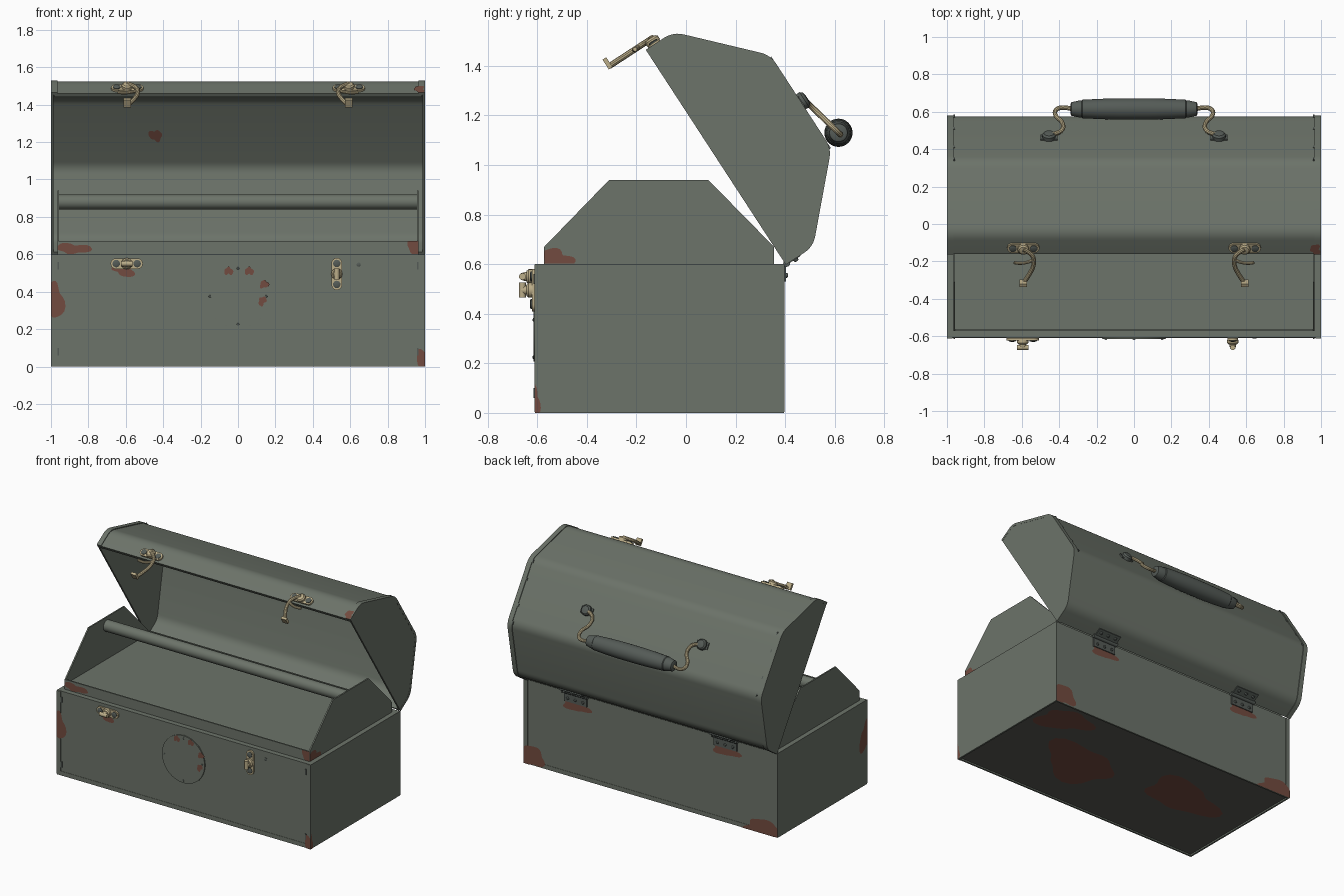
import bpy, bmesh, math, random
from mathutils import Matrix, Vector

if "Cube" in bpy.data.objects:
    bpy.data.objects.remove(bpy.data.objects["Cube"])

def mat(name, r, g, b):
    m = bpy.data.materials.new(name)
    m.diffuse_color = (r, g, b, 1)
    m.use_nodes = True
    m.node_tree.nodes["Principled BSDF"].inputs["Base Color"].default_value = m.diffuse_color
    return m

GREEN = mat("grey_green_paint", .150, .172, .142)
RUST = mat("rust", .17, .07, .05)
BRASS = mat("aged_brass", .50, .42, .25)
RED = mat("red_paint", .56, .045, .03)
WORN = mat("worn_brown", .15, .10, .085)
STEEL = mat("dark_steel", .09, .105, .095)
UNDER = mat("dark_underside", .10, .10, .088)

I = Matrix.Identity(4)
T = lambda x, y, z: Matrix.Translation((x, y, z))
# lid frame: origin on the hinge, closed lid lies towards -y, swung open
LID = T(0, .4, .602) @ Matrix.Rotation(math.radians(-56.9), 4, 'X')

def finish(name, bm, m, M=I, mats=None):
    bmesh.ops.recalc_face_normals(bm, faces=bm.faces)
    me = bpy.data.meshes.new(name)
    bm.to_mesh(me)
    bm.free()
    return add(name, me, mats or [m], M)

def add(name, me, mats, M):
    me.materials.clear()
    for k in mats:
        me.materials.append(k)
    ob = bpy.data.objects.new(name, me)
    bpy.context.collection.objects.link(ob)
    ob.matrix_world = M
    bpy.ops.object.select_all(action='DESELECT')
    ob.select_set(True)
    bpy.context.view_layer.objects.active = ob
    bpy.ops.object.shade_smooth_by_angle(angle=math.radians(35))
    return ob

def box(name, lo, hi, m, M=I):
    bm = bmesh.new()
    c = [(a + b) / 2 for a, b in zip(lo, hi)]
    s = [b - a for a, b in zip(lo, hi)]
    bmesh.ops.create_cube(bm, size=1, matrix=T(*c) @ Matrix.Diagonal((*s, 1)))
    return finish(name, bm, m, M)

def prism(name, pts, x0, x1, m, M=I):
    """(y, z) outline extruded along x"""
    bm = bmesh.new()
    f = bm.faces.new([bm.verts.new((x0, y, z)) for y, z in pts])
    g = bmesh.ops.extrude_face_region(bm, geom=[f])
    bmesh.ops.translate(bm, vec=(x1 - x0, 0, 0), verts=[v for v in g['geom'] if isinstance(v, bmesh.types.BMVert)])
    return finish(name, bm, m, M)

def lathe(name, prof, mats, M=I, rule=None, n=24):
    """(x, radius) profile spun about the x axis"""
    bm = bmesh.new()
    rings = [[bm.verts.new((x, r * math.cos(a * math.tau / n), r * math.sin(a * math.tau / n)))
              for a in range(n)] for x, r in prof]
    for p, q in zip(rings, rings[1:]):
        for a in range(n):
            f = bm.faces.new((p[a], p[a - 1], q[a - 1], q[a]))
            if rule:
                f.material_index = rule(f.calc_center_median().x)
    bm.faces.new(rings[0])
    bm.faces.new(rings[-1])
    return finish(name, bm, None, M, mats)

def stud(name, r, h, m, M):
    """domed button pointing along -y of M"""
    R = Matrix.Rotation(math.radians(-90), 4, 'Z')
    return lathe(name, [(0, r), (h * .6, r), (h * .9, r * .75), (h, r * .3)], [m], M @ R, n=16)

def tube(name, pts, r, m, M=I):
    cu = bpy.data.curves.new(name, 'CURVE')
    cu.dimensions, cu.bevel_depth, cu.bevel_resolution, cu.use_fill_caps = '3D', r, 3, True
    sp = cu.splines.new('NURBS')
    sp.points.add(len(pts) - 1)
    for p, q in zip(sp.points, pts):
        p.co = (*q, 1)
    sp.use_endpoint_u, sp.order_u, sp.resolution_u = True, 3, 6
    tmp = bpy.data.objects.new(name + "_path", cu)
    bpy.context.collection.objects.link(tmp)
    me = bpy.data.meshes.new_from_object(tmp.evaluated_get(bpy.context.evaluated_depsgraph_get()))
    bpy.data.objects.remove(tmp)
    return add(name, me, [m], M)

def fillet(pts, r, n=6):
    """round the inner corners of an open outline"""
    out = [pts[0]]
    for a, b, c in zip(pts, pts[1:], pts[2:]):
        a, b, c = Vector(a), Vector(b), Vector(c)
        d, e = (a - b).normalized(), (c - b).normalized()
        t = r / math.tan(d.angle(e) / 2)
        for k in range(n + 1):
            s = k / n
            out.append(tuple(b + d * t * (1 - s) ** 2 + e * t * s ** 2))
    return out + [pts[-1]]

def rust(c, u, v, ru, rv, seed, lo=(-1, -9, 0), hi=(1, 9, .6), M=I):
    """thin irregular rust blotch on the plane u, v, clipped to a box"""
    rnd = random.Random(seed)
    ph = [rnd.uniform(0, 6.28) for _ in range(3)]
    bm = bmesh.new()
    vs = []
    for k in range(32):
        a = k * math.tau / 32
        q = 1 + .2 * math.sin(2 * a + ph[0]) + .16 * math.sin(3 * a + ph[1]) + .1 * math.sin(5 * a + ph[2])
        p = Vector(c) + Vector(u) * ru * q * math.cos(a) + Vector(v) * rv * q * math.sin(a)
        vs.append(bm.verts.new([min(max(w, l), h) for w, l, h in zip(p, lo, hi)]))
    bm.faces.new(vs)
    bmesh.ops.remove_doubles(bm, verts=bm.verts, dist=1e-5)
    finish("rust_patch", bm, RUST, M)

X, Y, Z = (1, 0, 0), (0, 1, 0), (0, 0, 1)

# body: box with a recessed floor and folded corner flanges
box("body", (-.998, -.608, .012), (.998, .394, .6), GREEN)
box("underside", (-.985, -.595, .008), (.985, .382, .014), UNDER)
for y in (-.61, .384):
    box("bottom_rim", (-1, y, 0), (1, y + .012, .03), GREEN)
for s in (-1, 1):
    a, b = sorted((s * .988, s))
    box("side_panel", (a, -.61, 0), (b, .396, .6), GREEN)
    a, b = sorted((s * .97, s))
    box("corner_flange", (a, -.612, .004), (b, -.6, .598), GREEN)
    box("corner_flange_back", (a, .39, .004), (b, .398, .598), GREEN)
    for z in (.08, .54):
        box("rivet", (s * .962 - .004, -.615, z - .02), (s * .962 + .004, -.6, z + .02), STEEL)

# liner: end plates, front and back lips, tray floor, carrying bar
end = [(-.572, .59), (-.572, .67), (-.31, .94), (.09, .94), (.355, .67), (.355, .59)]
for s in (-1, 1):
    prism("liner_end", end, s * .956, s * .966, GREEN)
for y in (-.572, .345):
    box("liner_lip", (-.96, y, .59), (.96, y + .01, .67), GREEN)
box("tray_floor", (-.957, -.565, .6), (.957, .35, .64), GREEN)
lathe("inner_bar", [(-.957, .04), (.957, .04)], [GREEN], T(0, -.11, .88))

# round emblem plate, left blank
stud("front_disc", .17, .006, GREEN, T(0, -.608, .375))
lathe("front_disc_plate", [(0, .168), (.009, .168)], [GREEN], T(0, -.607, .375) @ Matrix.Rotation(math.radians(-90), 4, 'Z'), n=48)
for k in range(4):
    a = k * math.pi / 2
    stud("disc_rivet", .008, .012, STEEL, T(.15 * math.cos(a), -.607, .375 + .15 * math.sin(a)))

# lid shell
def lid_outline(t):
    k = t * .414
    return fillet([(-t, 0), (-t, .13 - k), (-.29 - k, .405 - t), (-.735 + k, .405 - t),
                   (-1.025 + t, .13 - k), (-1.025 + t, 0)], .1 - t)
outer, inner, flange = lid_outline(0), lid_outline(.012), lid_outline(-.005)
prism("lid_shell", outer + inner[::-1], -.99, .99, GREEN, LID)
for s in (-1, 1):
    prism("lid_end", outer, s * .986, s * .999, GREEN, LID)
    prism("lid_end_band", flange + inner[::-1], s * .966, s, GREEN, LID)
    for y in (-.3, -.42, -.6, -.72):
        box("lid_rivet", (s * .962 - .004, y - .01, .4), (s * .962 + .004, y + .01, .409), STEEL, LID)
box("lid_front_hem", (-.985, -1.021, 0), (.985, -1.0, .018), GREEN, LID)

# hinges
for s in (-1, 1):
    x = s * .59
    box("hinge_leaf_body", (x - .09, .39, .53), (x + .09, .403, .6), STEEL)
    box("hinge_leaf_lid", (x - .09, -.002, .005), (x + .09, .008, .07), STEEL, LID)
    lathe("hinge_barrel", [(-.1, .014), (.1, .014)], [STEEL], T(x, .406, .603), n=12)
    for d in (-.06, 0, .06):
        stud("hinge_rivet", .01, .012, STEEL, T(x + d, .4, .555) @ Matrix.Rotation(math.pi, 4, 'Z'))
        stud("hinge_rivet", .01, .012, STEEL, LID @ T(x + d, .006, .045) @ Matrix.Rotation(math.pi, 4, 'Z'))

# brass latch plates: rounded strip with two eyelets
def latch_plate(M):
    bm = bmesh.new()
    vs = []
    for k in range(32):
        a = k * math.tau / 32
        vs.append(bm.verts.new((math.copysign(.058, math.cos(a)) + .028 * math.cos(a), 0, .028 * math.sin(a))))
    g = bmesh.ops.extrude_face_region(bm, geom=[bm.faces.new(vs)])
    bmesh.ops.translate(bm, vec=(0, -.012, 0), verts=[v for v in g['geom'] if isinstance(v, bmesh.types.BMVert)])
    finish("latch_plate", bm, BRASS, M)
    for d in (-.056, .056):
        stud("latch_eyelet", .02, .01, STEEL, M @ T(d, -.01, 0))
    stud("latch_boss", .03, .026, BRASS, M @ T(0, -.01, 0))

body_latches = [T(-.595, -.61, .55), T(.528, -.61, .495) @ Matrix.Rotation(math.radians(90), 4, 'Y')]
for M in body_latches:
    latch_plate(M)
    stud("latch_post", .018, .05, BRASS, M @ T(0, -.01, 0))
    lathe("latch_cross_pin", [(-.03, .014), (.03, .014)], [BRASS], M @ T(0, -.05, 0), n=12)
stud("spare_rivet_hole", .011, .006, STEEL, T(.645, -.607, .545))

# lid latches with hanging curved arms
for s in (-1, 1):
    x = s * .592
    latch_plate(LID @ T(x, -1.025, .042))
    arm = [(x, .05), (x - s * .05, .02), (x - s * .06, -.04), (x - s * .04, -.1), (x - s * .005, -.16)]
    tube("latch_arm", [(a, -1.055, n) for a, n in arm], .012, BRASS, LID)
    tube("latch_spur", [(x - s * .05, -1.055, -.02), (x, -1.055, -.05), (x + s * .05, -1.055, -.035)], .009, BRASS, LID)
    box("latch_hook", (x - .02, -1.092, -.168), (x + .02, -1.045, -.15), BRASS, LID)

# carrying handle: wire bail and painted grip
wire = [(.46, .475), (.40, .485), (.375, .515), (.385, .55), (.42, .575), (.425, .61), (.38, .628), (.33, .615)]
for s in (-1, 1):
    tube("handle_wire", [(s * x, y, 1.265 - (y - .475) * .96) for x, y in wire], .012, BRASS)
    P = LID @ T(s * .455, -.512, .405) @ Matrix.Rotation(math.radians(-90), 4, 'X')
    stud("handle_pivot", .036, .035, STEEL, P)
    box("handle_pivot_foot", (s * .455 - .045, -.535, .4), (s * .455 + .045, -.49, .414), STEEL, LID)
half = [(.34, .026), (.335, .036), (.29, .046), (.28, .046), (.275, .05), (.26, .05), (.19, .054), (.08, .057)]
grip = [(-x, r) for x, r in half] + [(x, r) for x, r in half[::-1]]
grip_rule = lambda x: 0 if abs(x) > .278 else (1 if -.19 < x < .08 else 2)
lathe("handle_grip", grip, [STEEL, RED, WORN], T(0, .615, 1.13), grip_rule, 32)

# rust blotches: front, disc, lip, ends, back, underside, lid
rust((-1, -.6135, .35), X, Z, .06, .11, 3)
rust((1, -.6135, .04), X, Z, .04, .06, 4)
rust((-.61, -.6095, .52), X, Z, .06, .035, 5)
for x, z in ((-.05, .51), (.06, .51), (.14, .44), (.13, .35)):
    rust((x, -.618, z), X, Z, .02, .024, int(z * 90))
lip_box = dict(lo=(-.966, -9, .602), hi=(.966, 9, .67))
rust((-.88, -.574, .63), X, Z, .08, .03, 7, **lip_box)
rust((.95, -.574, .64), X, Z, .035, .05, 8, **lip_box)
rust((.968, -.52, .62), Y, Z, .06, .04, 9, lo=(-1, -.572, .602), hi=(1, 1, .67))
rust((1.0015, -.61, .05), Y, Z, .02, .06, 10, lo=(-2, -.61, 0), hi=(2, 1, .6))
rust((-1.0015, -.6, .35), Y, Z, .07, .1, 11, lo=(-2, -.61, 0), hi=(2, 1, .6))
rust((-.88, .3995, .03), X, Z, .14, .07, 12)
rust((.95, .3995, .06), X, Z, .1, .08, 16)
for x in (-.59, .59):
    rust((x, .3965, .51), X, Z, .09, .04, 13)
for x, y, r, q in ((-.45, -.05, .26, 14), (.35, -.15, .28, 15), (.78, .22, .18, 17)):
    rust((x, y, .007), X, Y, r, r * .7, q, lo=(-.98, -.59, 0), hi=(.98, .38, 1))
rust((-.44, -.5, .391), X, Y, .03, .04, 18, lo=(-1, -2, -1), M=LID)
rust((.97, -1.031, .03), X, Z, .03, .03, 19, lo=(-1, -2, 0), M=LID)
